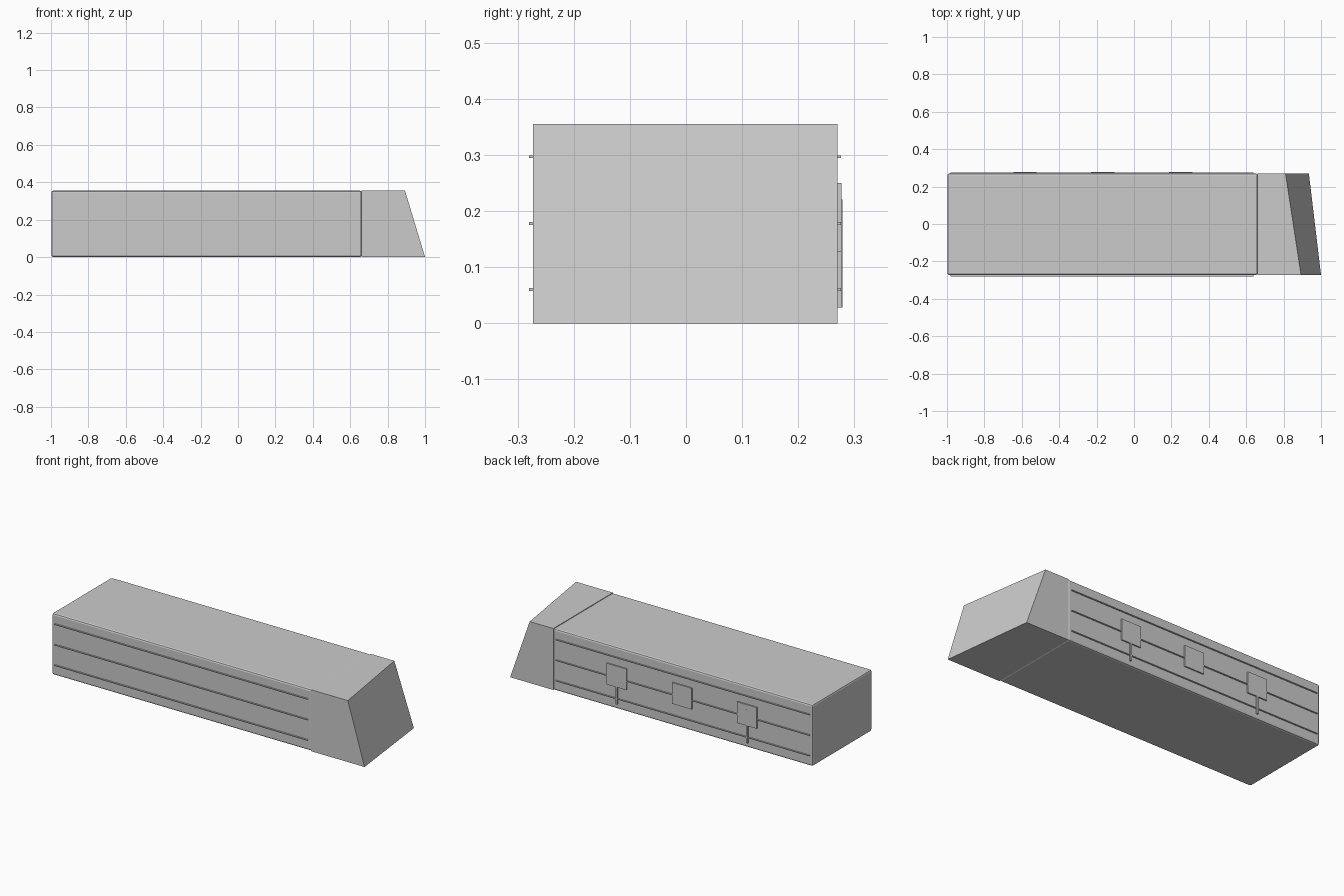
import bpy, bmesh

if "Cube" in bpy.data.objects:
    bpy.data.objects.remove(bpy.data.objects["Cube"])

YC = -0.0015   # body centre in y
HY = 0.2715    # body half depth
H = 0.355      # height


def mesh_object(name, bm):
    me = bpy.data.meshes.new(name)
    bmesh.ops.recalc_face_normals(bm, faces=bm.faces)
    bm.to_mesh(me)
    bm.free()
    ob = bpy.data.objects.new(name, me)
    bpy.context.collection.objects.link(ob)
    return ob


def box(name, x0, x1, y0, y1, z0, z1, bevel=0):
    bm = bmesh.new()
    bmesh.ops.create_cube(bm, size=1)
    for v in bm.verts:
        v.co = ((x0 + x1) / 2 + v.co.x * (x1 - x0),
                (y0 + y1) / 2 + v.co.y * (y1 - y0),
                (z0 + z1) / 2 + v.co.z * (z1 - z0))
    ob = mesh_object(name, bm)
    if bevel:
        m = ob.modifiers.new("edge_bevel", 'BEVEL')
        m.width = bevel
        m.segments = 2
    return ob


yf, yb = YC - HY, YC + HY

# Main body with softened edges
box("body", -0.998, 0.661, yf, yb, 0, H, 0.01)

# Slanted, skewed end block
bm = bmesh.new()
rings = [[(0.659, yf, 0), (0.659, yb, 0), (0.659, yb, H), (0.659, yf, H)],
         [(1.0, yf, 0), (0.935, yb, 0), (0.81, yb, H), (0.893, yf, H)]]
a, b = [[bm.verts.new(c) for c in r] for r in rings]
bm.faces.new(a)
bm.faces.new(b)
for i in range(4):
    j = (i + 1) % 4
    bm.faces.new((a[i], a[j], b[j], b[i]))
mesh_object("slanted_end", bm)

# Long side rails, three on each side
for i, z in enumerate((0.06, 0.178, 0.297)):
    box(f"front_rail_{i}", -0.98, 0.64, yf - 0.007, yf + 0.001, z - 0.0025, z + 0.0025)
    box(f"back_rail_{i}", -0.98, 0.64, yb - 0.001, yb + 0.006, z - 0.0025, z + 0.0025)

# Square plates on the back
for i, x in enumerate((0.25, -0.167, -0.583)):
    box(f"back_plate_{i}", x - 0.0625, x + 0.0625, yb, yb + 0.0075, 0.128, 0.25)

# Upright strips below the outer plates
box("strip_0", 0.247, 0.257, yb, yb + 0.007, 0.028, 0.135)
box("strip_1", -0.588, -0.578, yb, yb + 0.0085, 0.028, 0.221)
